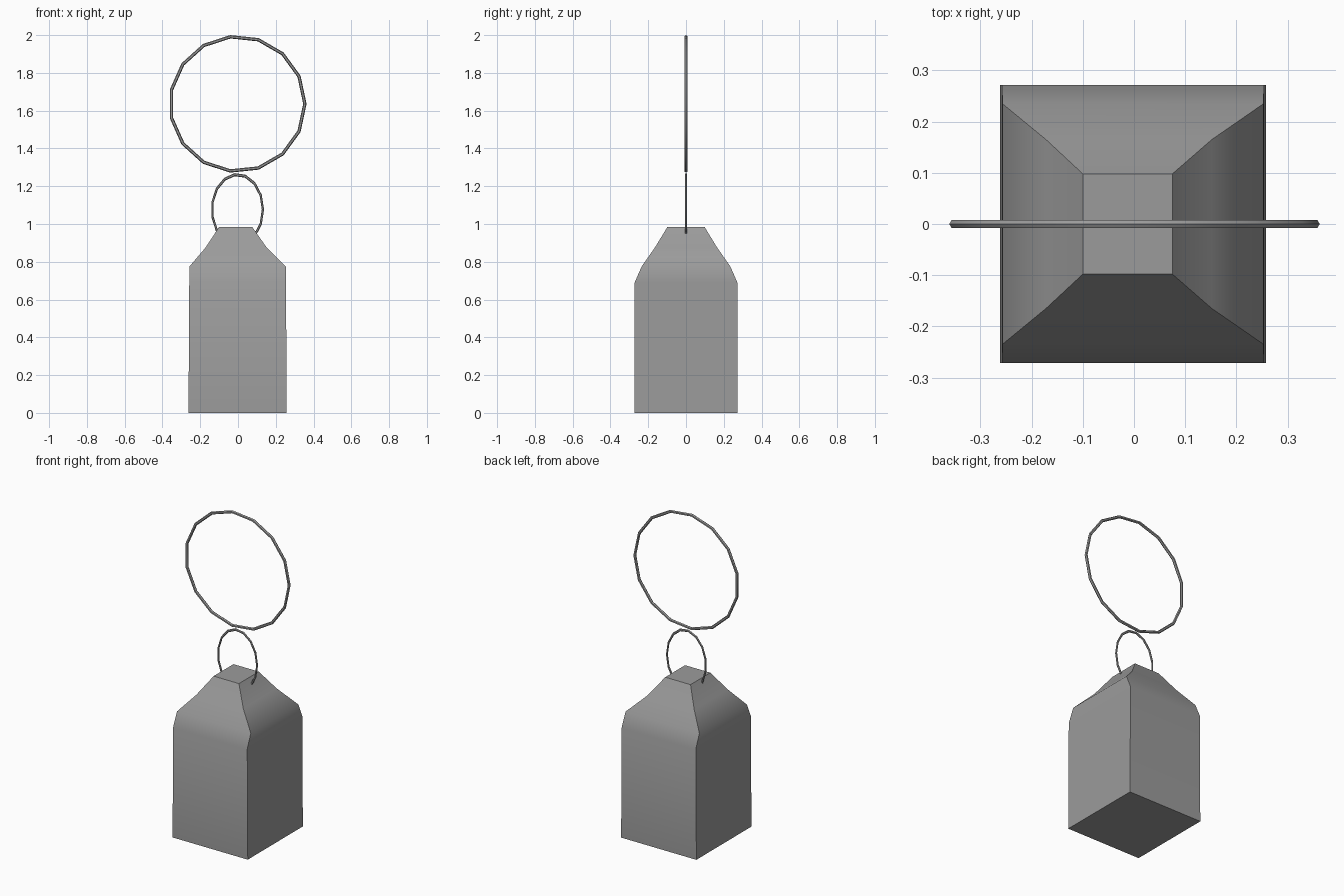
import bpy
import bmesh
from math import radians

cube = bpy.data.objects.get("Cube")
if cube:
    bpy.data.objects.remove(cube, do_unlink=True)

# One grey for every part
grey = bpy.data.materials.new("mid grey")
grey.use_nodes = True
colour = (0.33, 0.33, 0.33, 1)
grey.diffuse_color = colour
grey.node_tree.nodes["Principled BSDF"].inputs["Base Color"].default_value = colour


def finish(obj, angle):
    obj.data.materials.append(grey)
    bpy.ops.object.select_all(action="DESELECT")
    obj.select_set(True)
    bpy.context.view_layer.objects.active = obj
    bpy.ops.object.shade_smooth_by_angle(angle=radians(angle))


# Block with a tapered shoulder: height, left x, right x, half depth
levels = [
    (0.0, -0.262, 0.258, 0.272),
    (0.69, -0.258, 0.254, 0.272),
    (0.775, -0.257, 0.253, 0.235),
    (0.875, -0.172, 0.152, 0.165),
    (0.985, -0.10, 0.075, 0.098),
]
bm = bmesh.new()
loops = [[bm.verts.new(p) for p in ((a, -d, z), (b, -d, z), (b, d, z), (a, d, z))]
         for z, a, b, d in levels]
for low, high in zip(loops, loops[1:]):
    for i in range(4):
        j = (i + 1) % 4
        bm.faces.new((low[i], low[j], high[j], high[i]))
bm.faces.new(loops[0][::-1])
bm.faces.new(loops[-1])
mesh = bpy.data.meshes.new("block")
bm.to_mesh(mesh)
bm.free()
block = bpy.data.objects.new("block", mesh)
bpy.context.collection.objects.link(block)
finish(block, 52)


# Upright rings, stretched in height where needed
def ring(name, x, z, radius, wire, stretch=1):
    bpy.ops.mesh.primitive_torus_add(
        major_segments=15, minor_segments=6, major_radius=radius,
        minor_radius=wire, location=(x, 0, z), rotation=(radians(90), 0, 0))
    obj = bpy.context.object
    obj.name = name
    obj.scale.y = stretch
    finish(obj, 40)


ring("large_ring", -0.003, 1.636, 0.357, 0.009)
ring("small_ring", -0.003, 1.076, 0.135, 0.006, 1.38)
